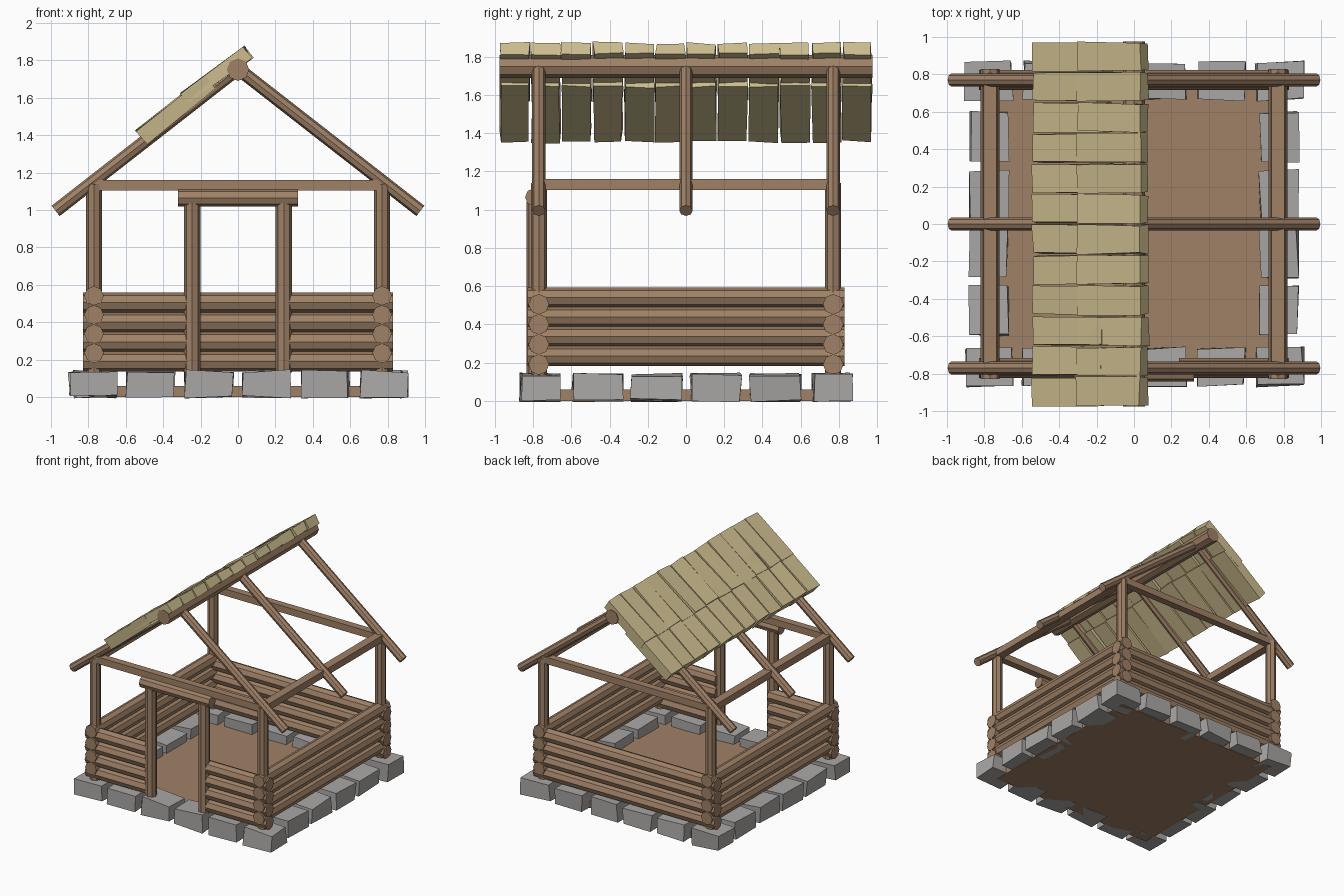
import bpy, bmesh, random
from math import radians
from mathutils import Vector, Matrix

random.seed(4)
if "Cube" in bpy.data.objects:
    bpy.data.objects.remove(bpy.data.objects["Cube"], do_unlink=True)


def material(name, rgb):
    m = bpy.data.materials.new(name)
    m.use_nodes = True
    m.diffuse_color = (*rgb, 1)
    m.node_tree.nodes["Principled BSDF"].inputs["Base Color"].default_value = (*rgb, 1)
    return m


WOOD = material("brown wood", (0.35, 0.22, 0.135))
SHINGLE = material("pale straw wood", (0.60, 0.50, 0.27))
STONE = material("grey stone", (0.40, 0.39, 0.38))


def finish(name, bm, mat):
    mesh = bpy.data.meshes.new(name)
    bmesh.ops.recalc_face_normals(bm, faces=bm.faces)
    bm.to_mesh(mesh)
    bm.free()
    mesh.materials.append(mat)
    obj = bpy.data.objects.new(name, mesh)
    bpy.context.collection.objects.link(obj)
    return obj


def log(name, a, b, r):
    """Eight-sided log between two points."""
    a, b = Vector(a), Vector(b)
    bm = bmesh.new()
    bmesh.ops.create_cone(bm, cap_ends=True, segments=8, radius1=r, radius2=r,
                          depth=(b - a).length)
    turn = (b - a).to_track_quat('Z', 'Y').to_matrix().to_4x4()
    bm.transform(Matrix.Translation((a + b) / 2) @ turn)
    return finish(name, bm, WOOD)


def box(name, centre, size, mat, jitter=0.0, tilt=0.0):
    """Box with slightly irregular corners, pitched about y."""
    bm = bmesh.new()
    bmesh.ops.create_cube(bm, size=1, matrix=Matrix.Diagonal((*size, 1)))
    for v in bm.verts:
        v.co += Vector([random.uniform(-jitter, jitter) for _ in range(3)])
    bm.transform(Matrix.Translation(centre) @ Matrix.Rotation(tilt, 4, 'Y'))
    return finish(name, bm, mat)


C = 0.77   # wall centre line

# Floor slab
box("floor", (0, 0, 0.03), (2 * C, 2 * C, 0.06), WOOD)

# Foundation stones around all four sides
for s in (-1, 1):
    for i in range(6):
        x = (i - 2.5) * 0.311
        box("foundation_stone", (x, s * 0.765, 0.07), (0.25, 0.2, 0.135), STONE, 0.01)
    for y in (-0.465, -0.155, 0.155, 0.465):
        box("foundation_stone", (s * 0.775, y, 0.07), (0.2, 0.26, 0.135), STONE, 0.01)

# Stacked log walls, with a doorway in the front
for i in range(4):
    z = 0.19 + i * 0.105
    log("back_wall_log", (-0.83, C, z), (0.83, C, z), 0.054)
    for s in (-1, 1):
        log("front_wall_log", (s * 0.24, -C, z), (s * 0.83, -C, z), 0.054)
        side_z = 0.235 + i * 0.102
        log("side_wall_log", (s * C, -0.83, side_z), (s * C, 0.83, side_z), 0.052)

# Corner posts and tie beams
for s in (-1, 1):
    for t in (-1, 1):
        log("corner_post", (s * C, t * C, 0.12), (s * C, t * C, 1.14), 0.042)
    box("side_tie_beam", (s * C, 0, 1.132), (0.07, 2 * C, 0.056), WOOD)
    box("cross_tie_beam", (0, s * C, 1.132), (2 * C, 0.06, 0.056), WOOD)

# Door frame
for s in (-1, 1):
    log("door_post", (s * 0.245, -0.79, 0.13), (s * 0.245, -0.79, 1.04), 0.044)
log("door_lintel", (-0.32, -0.795, 1.065), (0.32, -0.795, 1.065), 0.047)

# Ridge pole and rafters
log("ridge_pole", (0, -0.975, 1.75), (0, 0.975, 1.75), 0.06)
for y in (-C, 0, C):
    for s in (-1, 1):
        log("rafter", (0, y, 1.755), (s * 0.975, y, 0.995), 0.035)

# Two overlapping rows of shingles on one slope
for i in range(12):
    y = -0.897 + i * 0.163
    box("lower_shingle", (-0.33, y, 1.535), (0.47, 0.15, 0.09), SHINGLE,
        0.007, radians(-38))
    box("upper_shingle", (-0.115, y, 1.718), (0.42, 0.15, 0.07), SHINGLE,
        0.007, radians(-36.5))
